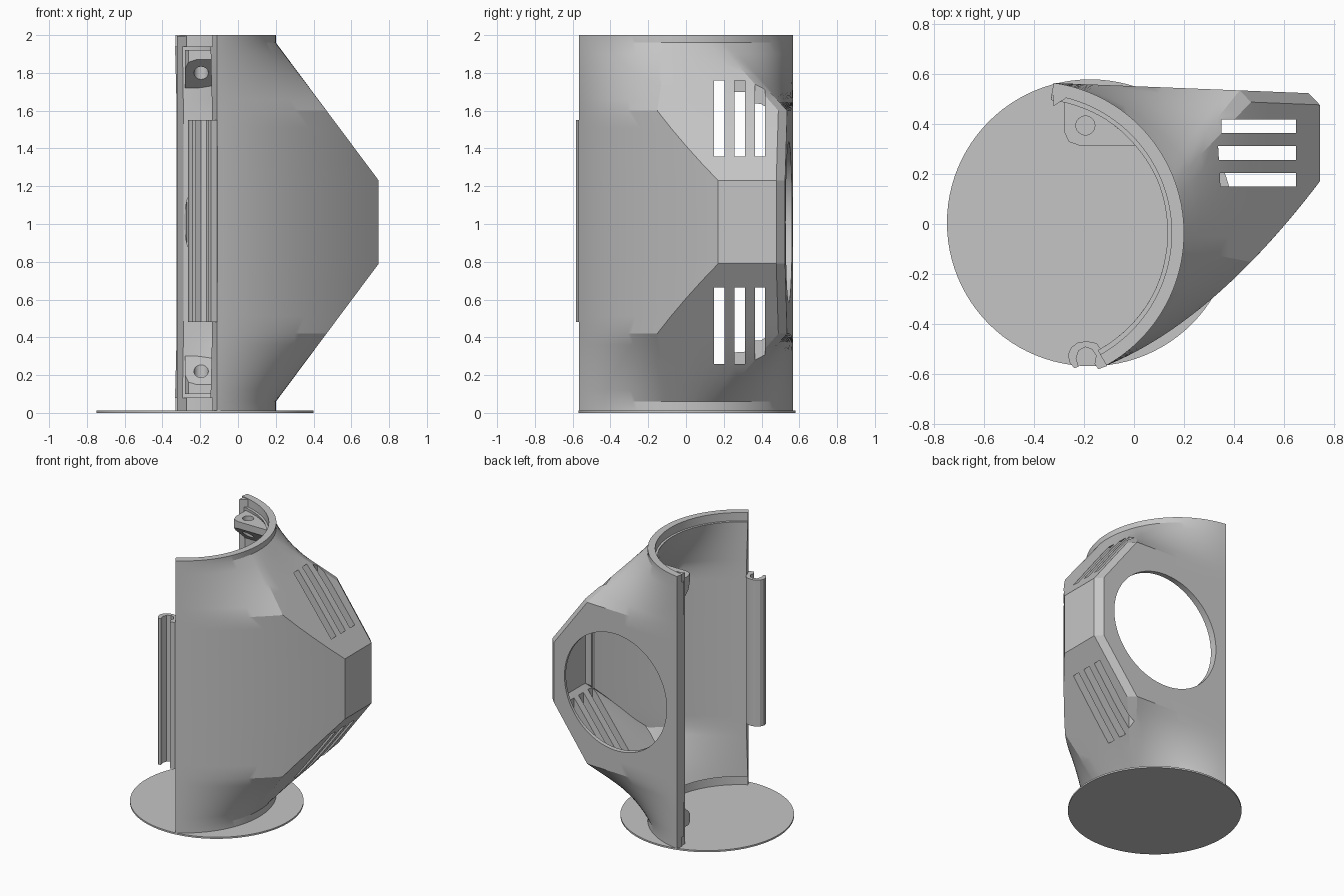
import bpy, bmesh
from math import sin, cos, radians
from mathutils import Matrix

if "Cube" in bpy.data.objects:
    bpy.data.objects.remove(bpy.data.objects["Cube"])

grey = bpy.data.materials.new("grey_plastic")
grey.use_nodes = True
grey.diffuse_color = (0.56, 0.56, 0.56, 1)
grey.node_tree.nodes["Principled BSDF"].inputs["Base Color"].default_value = (0.56, 0.56, 0.56, 1)

MID = 1.01             # mirror height
CX, CY, R = -0.407, -0.036, 0.608   # centre and radius of the curved wall
SLOPE = 1.34           # rise of the vented faces
START = -0.322         # x of the back edge


def finish(name, bm):
    mesh = bpy.data.meshes.new(name)
    bm.to_mesh(mesh)
    bm.free()
    mesh.materials.append(grey)
    ob = bpy.data.objects.new(name, mesh)
    bpy.context.collection.objects.link(ob)
    return ob


def select(ob):
    bpy.ops.object.select_all(action="DESELECT")
    ob.select_set(True)
    bpy.context.view_layer.objects.active = ob


def smooth(ob):
    select(ob)
    bpy.ops.object.shade_smooth_by_angle(angle=radians(20))


def cut(ob, cutter):
    mod = ob.modifiers.new("cut", "BOOLEAN")
    mod.operation, mod.solver, mod.object = "DIFFERENCE", "EXACT", cutter
    select(ob)
    bpy.ops.object.modifier_apply(modifier=mod.name)
    bpy.data.objects.remove(cutter)


def prism(points, z0, z1):
    bm = bmesh.new()
    face = bm.faces.new([bm.verts.new((x, y, z0)) for x, y in points])
    new = bmesh.ops.extrude_face_region(bm, geom=[face])["geom"]
    bmesh.ops.translate(bm, vec=(0, 0, z1 - z0),
                        verts=[v for v in new if isinstance(v, bmesh.types.BMVert)])
    bmesh.ops.recalc_face_normals(bm, faces=bm.faces)
    return bm


def cylinder(radius, depth, matrix, segments=96):
    bm = bmesh.new()
    bmesh.ops.create_cone(bm, cap_ends=True, segments=segments, radius1=radius,
                          radius2=radius, depth=depth, matrix=matrix)
    return bm


def spread(a, b, n):
    return [a + (b - a) * i / (n - 1) for i in range(n)]


def back_y(x):
    return 0.565 - 0.04 * (x + 0.31)


def front_y(x):
    return -0.567 + 0.627 * (x + 0.11) + 0.529 * (x + 0.11) * (x - 0.3)


# Cross-sections: round wall at the ends, swollen housing in the middle
def round_section():
    angles = spread(82, 22.8, 18) + spread(19.8, -6, 7) + spread(-6, -60.8, 25)[1:]
    return [(CX + R * cos(radians(a)), CY + R * sin(radians(a))) for a in angles]


def housing_section(xc):
    back = [(x, back_y(x)) for x in spread(START, xc - 0.045, 18)]
    end = [(xc, y) for y in spread(back_y(xc) - 0.045, front_y(xc), 7)]
    front = [(x, front_y(x)) for x in spread(xc, -0.11, 25)[1:]]
    return back + end + front


def section(h):
    """Outline at height h above or below the middle."""
    if h >= 0.95:
        return round_section()
    xc = 0.745 - max(0, min(h, 0.59) - 0.22) / SLOPE
    t = max(0, (h - 0.59) / 0.36)
    return [(a[0] + (b[0] - a[0]) * t, a[1] + (b[1] - a[1]) * t)
            for a, b in zip(housing_section(xc), round_section())]


# Lofted shell
heights = [0.22] + spread(0.22, 0.59, 5)[1:] + spread(0.59, 0.95, 7)[1:]
levels = [-1.0] + [-h for h in reversed(heights)] + heights + [0.99]
bm = bmesh.new()
rows = [[bm.verts.new((x, y, MID + h)) for x, y in section(abs(h))] for h in levels]
for lo, hi in zip(rows, rows[1:]):
    for i in range(len(lo) - 1):
        bm.faces.new((lo[i], hi[i], hi[i + 1], lo[i + 1]))
shell = finish("housing_shell", bm)
mod = shell.modifiers.new("wall", "SOLIDIFY")
mod.thickness, mod.offset = 0.07, -1
select(shell)
bpy.ops.object.modifier_apply(modifier="wall")

# Round opening in the back, with a wider shallow recess inside
for radius, y in ((0.425, 0.535), (0.472, 0.445)):
    turn = Matrix.Translation((0.188, y, MID)) @ Matrix.Rotation(radians(90), 4, "X")
    cut(shell, finish("opening_cutter", cylinder(radius, 0.13, turn)))

# Vent slots running through both sloped faces
for y, x0 in ((0.177, 0.25), (0.285, 0.3), (0.392, 0.35)):
    bm = bmesh.new()
    bmesh.ops.create_cube(bm, size=1, matrix=Matrix.Translation(((x0 + 0.65) / 2, y, MID))
                          @ Matrix.Diagonal((0.65 - x0, 0.055, 1.5, 1)))
    cut(shell, finish("slot_cutter", bm))

# Thinner rims at top and bottom
for side in (1, -1):
    rim = Matrix.Translation((CX, CY, MID + side * 1.03))
    cut(shell, finish("rim_cutter", cylinder(R - 0.05, 0.2, rim, 128)))
smooth(shell)

# Thickened flange down the back edge
flange = [(START, 0.55), (START, 0.473), (-0.275, 0.503), (-0.25, 0.54)]
finish("back_flange", prism(flange, 0.012, 1.995))

# Screw brackets, with the face towards the middle sloped
outline = [(-0.28, 0.53), (-0.28, 0.37), (-0.262, 0.33), (-0.22, 0.315),
           (0.03, 0.315), (0.02, 0.35), (-0.04, 0.42), (-0.13, 0.49)]
for name, side in (("upper_bracket", 1), ("lower_bracket", -1)):
    za, zb = MID + side * 0.71, MID + side * 0.91
    bm = prism(outline, min(za, zb), max(za, zb))
    bmesh.ops.bisect_plane(
        bm, geom=bm.verts[:] + bm.edges[:] + bm.faces[:], clear_outer=True,
        plane_co=(0, 0.315, MID + side * 0.86), plane_no=(0, -0.15, -side * 0.17))
    bmesh.ops.holes_fill(bm, edges=[e for e in bm.edges if e.is_boundary], sides=0)
    bmesh.ops.recalc_face_normals(bm, faces=bm.faces)
    bracket = finish(name, bm)
    drill = Matrix.Translation((-0.195, 0.395, MID + side * 0.8))
    cut(bracket, finish("drill_cutter", cylinder(0.038, 0.5, drill, 32)))
    smooth(bracket)

# Hinge clip along the front edge
hook = [(-0.13, -0.505), (-0.15, -0.478), (-0.19, -0.47), (-0.225, -0.475),
        (-0.252, -0.495), (-0.265, -0.525), (-0.258, -0.555), (-0.24, -0.578),
        (-0.222, -0.572), (-0.232, -0.54), (-0.222, -0.508), (-0.195, -0.493),
        (-0.168, -0.503), (-0.152, -0.528), (-0.158, -0.56), (-0.143, -0.582),
        (-0.11, -0.57), (-0.09, -0.54)]
smooth(finish("hinge_clip", prism(hook, 0.48, 1.55)))

# Thin base disc
base = Matrix.Translation((-0.175, 0.005, 0.006))
smooth(finish("base_disc", cylinder(0.575, 0.012, base)))
